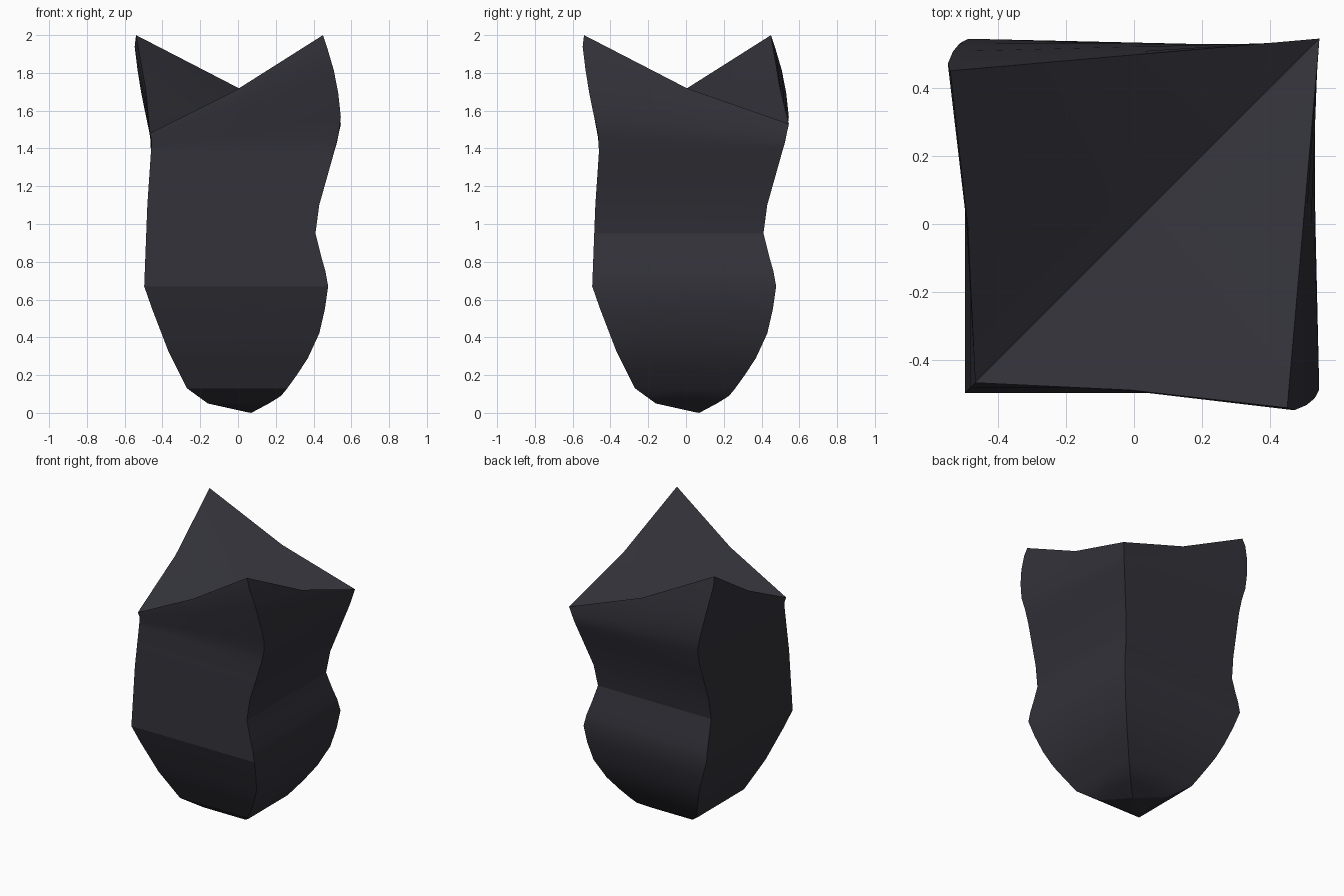
import bpy, bmesh

if "Cube" in bpy.data.objects:
    bpy.data.objects.remove(bpy.data.objects["Cube"])

# Profiles: distance of the right/back walls and of the left/front walls at each height
OUTER = [(0, .07), (.08, .22), (.16, .285), (.29, .37), (.42, .43), (.55, .46), (.69, .48),
         (.83, .44), (.95, .41), (1.1, .43), (1.26, .475), (1.42, .52), (1.54, .547),
         (1.7, .53), (1.85, .50), (2, .45)]
INNER = [(0, -.065), (.05, .16), (.13, .27), (.33, .37), (.66, .497), (1.1, .48),
         (1.44, .457), (1.56, .485), (1.73, .52), (1.93, .548), (2, .54)]


def at(profile, z):
    for (z0, a), (z1, b) in zip(profile, profile[1:]):
        if z <= z1:
            return a + (b - a) * (z - z0) / (z1 - z0)
    return profile[-1][1]


# Corners (x side, y side, top height) and the top heights halfway between them
CORNERS = [(-1, -1, 1.48), (1, -1, 2.0), (1, 1, 1.53), (-1, 1, 2.0)]
MID_TOPS = [1.71, 1.72, 1.72, 1.71]
BASE = [.005, .05, .09, .13, .2, .29, .33, .42, .55, .67, .75, .83, .95, 1.1, 1.26, 1.38]


def wall(side, z):
    return at(OUTER, z) if side > 0 else -at(INNER, z)


def ring(level, bm):
    """level up to 1 walks the shared heights, above that each corner climbs to its own top"""
    pts = []
    for sx, sy, top in CORNERS:
        z = level if level <= BASE[-1] else BASE[-1] + (level - 2) * (top - BASE[-1])
        pts.append((wall(sx, z), wall(sy, z), z))
    out = []
    for i, p in enumerate(pts):
        q = pts[(i + 1) % 4]
        m = [(a + b) / 2 for a, b in zip(p, q)]
        if level > BASE[-1]:
            m[2] = BASE[-1] + (level - 2) * (MID_TOPS[i] - BASE[-1])
            if i in (0, 3):                      # front and left are slightly hollow
                m[1 if i == 0 else 0] += .015 * (level - 2)
        out += [bm.verts.new(p), bm.verts.new(m)]
    return out


# Tapered block with a diagonal valley across its top
bm = bmesh.new()
rings = [ring(l, bm) for l in BASE + [2.15, 2.3, 2.5, 2.7, 2.9, 3.0]]
for a, b in zip(rings, rings[1:]):
    for i in range(8):
        j = (i + 1) % 8
        bm.faces.new((a[i], a[j], b[j], b[i]))
tip = bm.verts.new((.07, .07, 0))
centre = bm.verts.new((.045, .045, 1.505))
for i in range(8):
    j = (i + 1) % 8
    bm.faces.new((rings[0][j], rings[0][i], tip))
    bm.faces.new((rings[-1][i], rings[-1][j], centre))
bmesh.ops.remove_doubles(bm, verts=bm.verts, dist=.0005)
bmesh.ops.recalc_face_normals(bm, faces=bm.faces)

mesh = bpy.data.meshes.new("carved_block")
bm.to_mesh(mesh)
bm.free()
block = bpy.data.objects.new("carved_block", mesh)
bpy.context.collection.objects.link(block)

charcoal = bpy.data.materials.new("charcoal")
charcoal.diffuse_color = (.032, .031, .041, 1)
charcoal.use_nodes = True
charcoal.node_tree.nodes["Principled BSDF"].inputs["Base Color"].default_value = charcoal.diffuse_color
mesh.materials.append(charcoal)

bpy.context.view_layer.objects.active = block
block.select_set(True)
bpy.ops.object.shade_smooth_by_angle(angle=.35)
